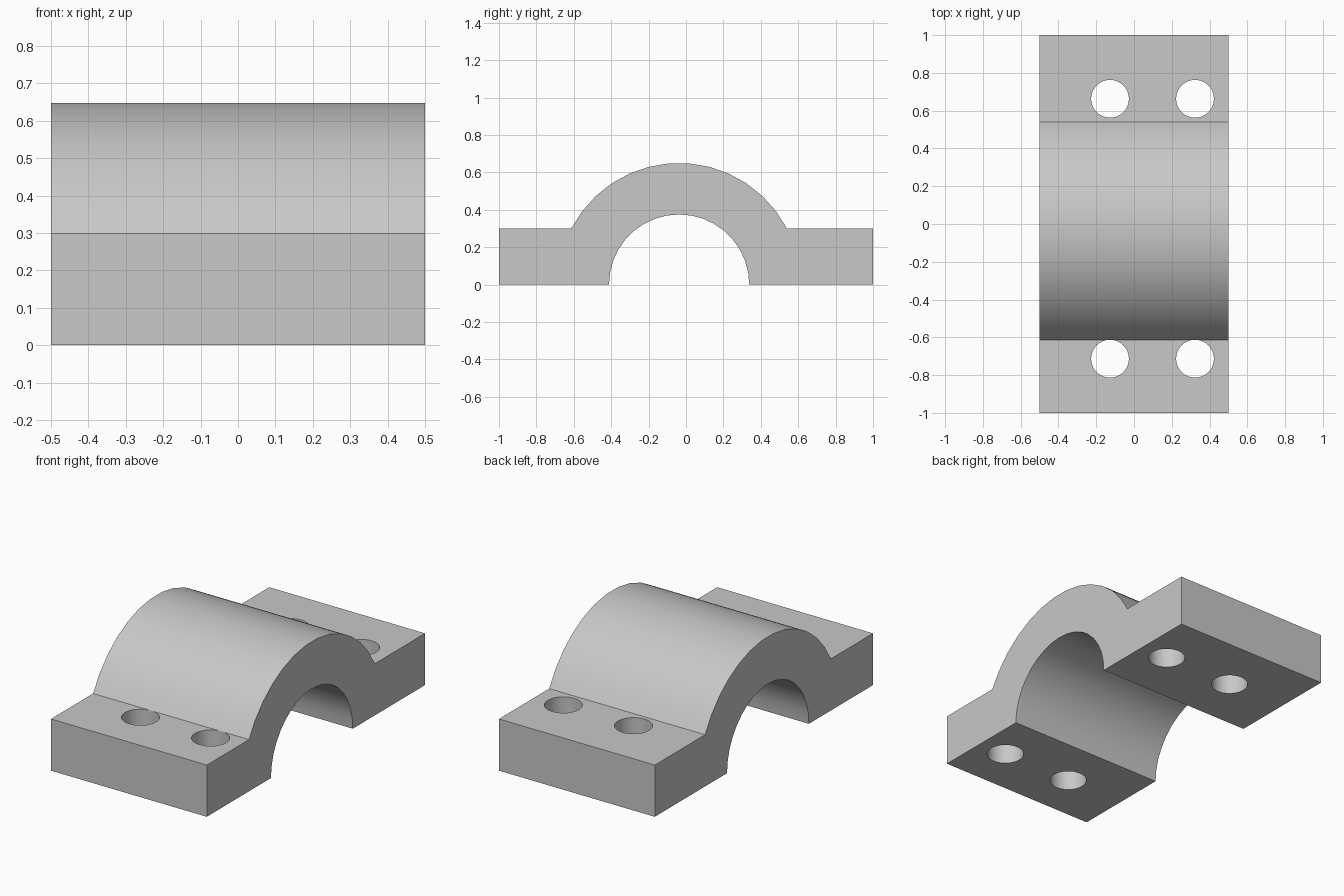
import bpy
import bmesh
from math import asin, cos, sin, pi

if "Cube" in bpy.data.objects:
    bpy.data.objects.remove(bpy.data.objects["Cube"], do_unlink=True)

HALF_WIDTH = 0.5
ARCH_Y = -0.037
OUTER_R, INNER_R = 0.65, 0.375
FLANGE_Z = 0.3
HOLE_R = 0.1

grey = bpy.data.materials.new("light_grey")
grey.use_nodes = True
colour = (0.58, 0.58, 0.58, 1)
grey.diffuse_color = colour
grey.node_tree.nodes["Principled BSDF"].inputs["Base Color"].default_value = colour


def arc(radius, start, end, steps):
    """Points (y, z) along an arc around the arch axis."""
    angles = [start + (end - start) * i / steps for i in range(steps + 1)]
    return [(ARCH_Y + radius * cos(a), radius * sin(a)) for a in angles]


# Side profile: outer arch, front flange, inner arch, back flange
spring = asin(FLANGE_Z / OUTER_R)
profile = [(1, 0), (1, FLANGE_Z)]
profile += arc(OUTER_R, spring, pi - spring, 13)
profile += [(-1, FLANGE_Z), (-1, 0)]
profile += arc(INNER_R, pi, 0, 18)

# Bearing cap: profile extruded across its width
bm = bmesh.new()
face = bm.faces.new([bm.verts.new((-HALF_WIDTH, y, z)) for y, z in profile])
ext = bmesh.ops.extrude_face_region(bm, geom=[face])
moved = [v for v in ext["geom"] if isinstance(v, bmesh.types.BMVert)]
bmesh.ops.translate(bm, verts=moved, vec=(2 * HALF_WIDTH, 0, 0))
bmesh.ops.recalc_face_normals(bm, faces=bm.faces)
mesh = bpy.data.meshes.new("bearing_cap")
bm.to_mesh(mesh)
bm.free()
mesh.materials.append(grey)
cap = bpy.data.objects.new("bearing_cap", mesh)
bpy.context.collection.objects.link(cap)

# Bolt holes: two through each flange
for x in (-0.127, 0.323):
    for y in (-0.713, 0.663):
        bpy.ops.mesh.primitive_cylinder_add(
            vertices=40, radius=HOLE_R, depth=1, location=(x, y, 0.2))
        cutter = bpy.context.object
        cutter.name = "bolt_hole_cutter"
        cutter.hide_render = True
        cutter.data.materials.append(grey)
        cut = cap.modifiers.new("bolt_hole", "BOOLEAN")
        cut.operation = "DIFFERENCE"
        cut.solver = "EXACT"
        cut.object = cutter
        bpy.ops.object.select_all(action="DESELECT")
        cap.select_set(True)
        bpy.context.view_layer.objects.active = cap
        bpy.ops.object.modifier_apply(modifier=cut.name)
        bpy.data.objects.remove(cutter, do_unlink=True)

# Smooth the arches and hole walls, keep the corners crisp
bpy.ops.object.shade_smooth_by_angle(angle=pi / 9)
